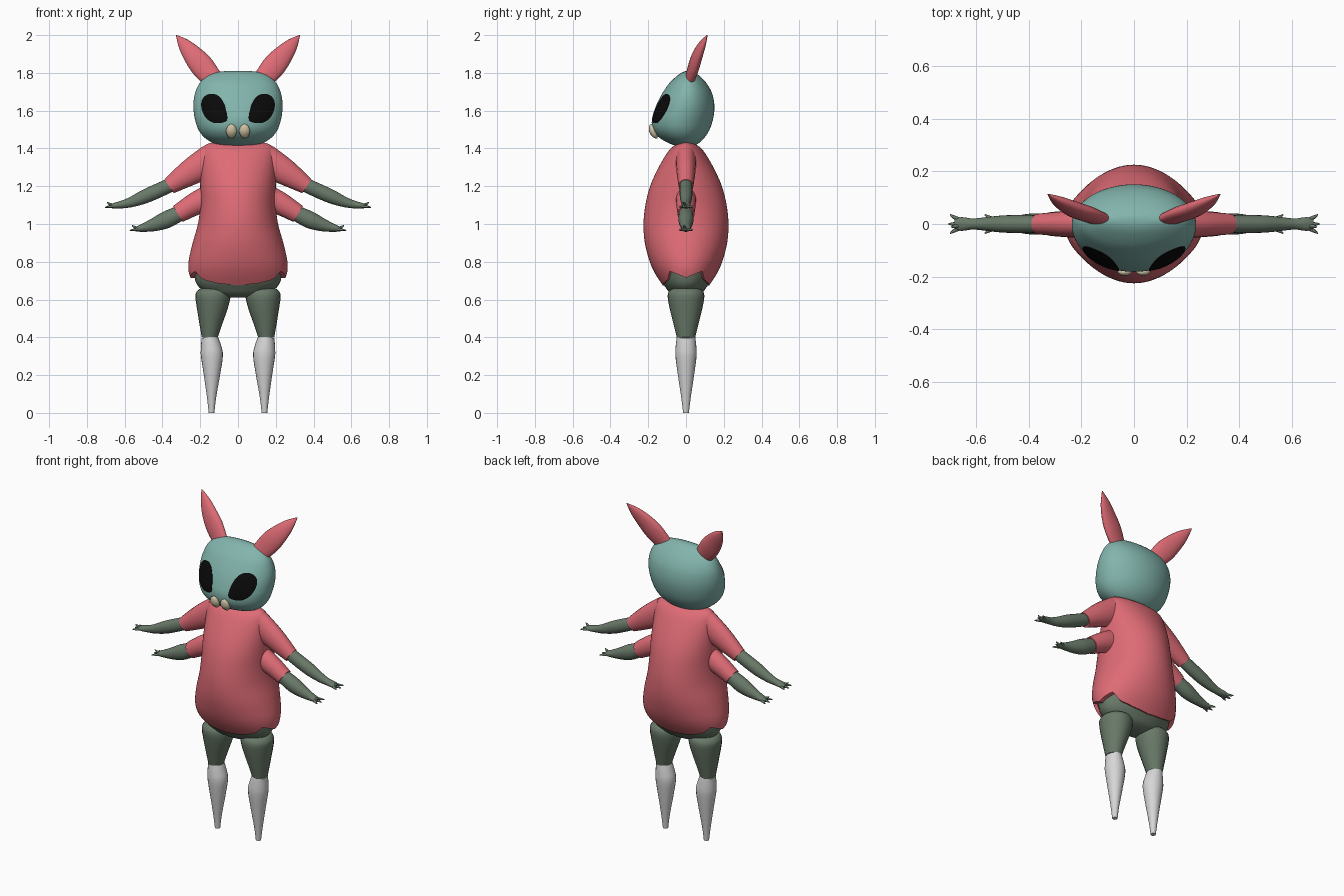
import bpy, bmesh, math
from mathutils import Vector
from mathutils.bvhtree import BVHTree

if "Cube" in bpy.data.objects:
    bpy.data.objects.remove(bpy.data.objects["Cube"])


def material(name, rgb):
    m = bpy.data.materials.new(name)
    m.diffuse_color = (*rgb, 1)
    m.use_nodes = True
    m.node_tree.nodes["Principled BSDF"].inputs["Base Color"].default_value = m.diffuse_color
    return m


PINK = material("coral pink", (0.73, 0.147, 0.178))
TEAL = material("pale teal", (0.223, 0.456, 0.413))
GREEN = material("grey green", (0.14, 0.19, 0.14))
WHITE = material("off white", (0.68, 0.68, 0.68))
BLACK = material("black", (0.003, 0.003, 0.003))
IVORY = material("ivory", (0.62, 0.56, 0.38))


def smooth(rows, n=4):
    """Catmull-Rom interpolation through rows of numbers."""
    out = []
    for i in range(len(rows) - 1):
        p0, p1 = rows[max(i - 1, 0)], rows[i]
        p2, p3 = rows[i + 1], rows[min(i + 2, len(rows) - 1)]
        for k in range(n):
            t = k / n
            out.append([0.5 * (2 * b + (c - a) * t + (2 * a - 5 * b + 4 * c - d) * t * t
                               + (3 * b - a - 3 * c + d) * t ** 3)
                        for a, b, c, d in zip(p0, p1, p2, p3)])
    return out + [list(rows[-1])]


def lookup(table, x):
    """Linear lookup in rows sorted by rising first column."""
    for a, b in zip(table, table[1:]):
        if x <= b[0]:
            t = max(0, (x - a[0]) / (b[0] - a[0]))
            return [u + (v - u) * t for u, v in zip(a, b)]
    return table[-1]


def loft(name, rings, mat, caps=True, mirror=False):
    bm = bmesh.new()
    vs = [[bm.verts.new(p) for p in r] for r in rings]
    n = len(rings[0])
    for a, b in zip(vs, vs[1:]):
        for i in range(n):
            bm.faces.new((a[i], a[(i + 1) % n], b[(i + 1) % n], b[i]))
    if caps:
        bm.faces.new(vs[0])
        bm.faces.new(vs[-1])
    bmesh.ops.recalc_face_normals(bm, faces=bm.faces)
    me = bpy.data.meshes.new(name)
    bm.to_mesh(me)
    bm.free()
    me.materials.append(mat)
    ob = bpy.data.objects.new(name, me)
    bpy.context.collection.objects.link(ob)
    if mirror:
        ob.modifiers.new("Mirror", "MIRROR").use_mirror_merge = False
    return ob


def tube(name, pts, mat, seg=20, n=4):
    """Mirrored tube; each point is x, y, z, in-plane radius, depth radius."""
    rows = smooth(pts, n)
    rings = []
    for i, r in enumerate(rows):
        t = (Vector(rows[min(i + 1, len(rows) - 1)][:3]) - Vector(rows[max(i - 1, 0)][:3])).normalized()
        a = t.cross(Vector((0, 1, 0))).normalized()
        b = a.cross(t)
        rings.append([Vector(r[:3]) + a * r[3] * math.cos(u) + b * r[4] * math.sin(u)
                      for u in (2 * math.pi * k / seg for k in range(seg))])
    return loft(name, rings, mat, mirror=True)


def angles(n):
    return [2 * math.pi * k / n for k in range(n)]


# Shirt: oval hull whose hem rises into notches at the sides
body = sorted(smooth([(0.67, .235, .12), (0.70, .245, .14), (0.74, .26, .165), (0.8, .262, .192),
                      (0.9, .24, .218), (1.0, .212, .225), (1.1, .2, .215), (1.2, .2, .19),
                      (1.3, .2, .145), (1.39, .192, .09), (1.425, .16, .045), (1.435, .1, .01)]))
hem_curve = [(0, .715), (30, .75), (42, .705), (65, .685), (90, .675)]


def hem(u):
    return lookup(hem_curve, math.degrees(math.asin(min(1, abs(math.sin(u))))))[1]


rings = []
STEPS = 40
for i in range(-1, STEPS + 1):
    t = 1 - (1 - max(i, 0) / STEPS) ** 1.6
    k = 0.9 if i < 0 else 1
    ring = []
    for u in angles(72):
        z = hem(u) + t * (1.435 - hem(u))
        _, w, d = lookup(body, z)
        ring.append((k * w * math.cos(u), k * d * math.sin(u), z))
    rings.append(ring)
loft("shirt", rings, PINK, caps=False)

# Lower body under the shirt
loft("hips", [[(w * math.cos(u), d * math.sin(u), z) for u in angles(48)] for z, w, d in
              smooth([(.78, .235, .16), (.70, .226, .13), (.66, .2, .105), (.63, .15, .08),
                      (.613, .08, .04), (.61, .01, .01)])], GREEN)

# Head: rows of height, half width, front, back
head_rows = smooth([(1.41, .01, -.01, .02), (1.415, .08, -.055, .045), (1.43, .135, -.095, .07),
                    (1.46, .18, -.145, .1), (1.5, .21, -.175, .125), (1.55, .227, -.181, .142),
                    (1.6, .235, -.168, .15), (1.65, .235, -.148, .148), (1.7, .225, -.12, .135),
                    (1.75, .2, -.085, .105), (1.79, .15, -.04, .065), (1.807, .09, -.01, .035),
                    (1.811, .01, .01, .02)])
head = loft("head", [[(w * math.cos(u), (f + b) / 2 + (b - f) / 2 * math.sin(u), z) for u in angles(64)]
                     for z, w, f, b in head_rows], TEAL)

# Eyes: thin plates laid on the face
tree = BVHTree.FromPolygons([v.co for v in head.data.vertices],
                            [p.vertices[:] for p in head.data.polygons])
outline = [(.198, 1.634), (.178, 1.68), (.127, 1.692), (.083, 1.664), (.06, 1.597),
           (.054, 1.544), (.09, 1.534), (.134, 1.534), (.178, 1.567)]
for _ in range(2):
    nxt = outline[1:] + outline[:1]
    outline = [q for a, b in zip(outline, nxt) for q in
               ((.75 * a[0] + .25 * b[0], .75 * a[1] + .25 * b[1]),
                (.25 * a[0] + .75 * b[0], .25 * a[1] + .75 * b[1]))]


def on_face(x, z, lift):
    hit, normal, _, _ = tree.ray_cast(Vector((x, -1, z)), Vector((0, 1, 0)))
    return hit + normal * lift if normal.y < 0 else hit - normal * lift


rings = []
for s, lift in [(1, -.003), (1, .003), (.8, .004), (.6, .004), (.4, .004), (.2, .004), (.03, .004)]:
    rings.append([on_face(.128 + (x - .128) * s, 1.613 + (z - 1.613) * s, lift) for x, z in outline])
loft("eye", rings, BLACK, mirror=True)

# Two front teeth
tube("tooth", [(.035, -.183, 1.53, .003, .002), (.035, -.183, 1.518, .02, .013),
               (.035, -.176, 1.492, .029, .019), (.035, -.163, 1.467, .021, .014),
               (.035, -.152, 1.454, .003, .002)], IVORY)

# Ears
tube("ear", [(.12, .015, 1.75, .05, .024), (.185, .04, 1.83, .062, .029), (.235, .06, 1.89, .054, .027),
             (.285, .087, 1.95, .034, .018), (.327, .113, 2.0, .002, .002)], PINK)

# Upper and lower arms
tube("upper_sleeve", [(.14, 0, 1.34, .085, .055), (.25, 0, 1.275, .07, .05),
                      (.365, 0, 1.2, .044, .039)], PINK)
tube("upper_forearm", [(.33, 0, 1.22, .036, .032), (.4, 0, 1.187, .038, .034), (.49, 0, 1.147, .037, .033),
                       (.56, 0, 1.118, .028, .026), (.61, 0, 1.104, .021, .021),
                       (.655, 0, 1.097, .015, .026), (.68, 0, 1.094, .009, .018)], GREEN)
tube("lower_sleeve", [(.15, 0, 1.14, .07, .055), (.23, 0, 1.105, .06, .052),
                      (.318, 0, 1.053, .049, .045)], PINK)
tube("lower_forearm", [(.29, 0, 1.067, .04, .037), (.33, 0, 1.046, .043, .039), (.385, 0, 1.02, .045, .04),
                       (.44, 0, .998, .036, .033), (.49, 0, .983, .025, .026),
                       (.53, 0, .974, .015, .024), (.55, 0, .971, .008, .015)], GREEN)

# Fingers, three to a hand and a thumb
for label, x, z in (("upper", .665, 1.094), ("lower", .533, .972)):
    for i, (y, dx, dz) in enumerate([(-.036, .033, -.004), (0, .04, -.006), (.036, .033, -.004),
                                     (-.012, .028, .022)]):
        tube(f"{label}_finger_{i + 1}", [(x - .02, y * .3, z, .008, .008),
                                         (x + dx * .5, y * .7, z + dz * .5, .007, .007),
                                         (x + dx, y, z + dz, .002, .002)], GREEN, 8, 2)

# Legs
tube("thigh", [(.133, 0, .662, .05, .05), (.133, 0, .65, .08, .085), (.133, 0, .62, .093, .097),
               (.137, 0, .56, .083, .088), (.145, 0, .47, .06, .066), (.15, 0, .398, .042, .048)], GREEN)
tube("shin", [(.15, 0, .402, .043, .049), (.143, 0, .35, .054, .055), (.138, 0, .3, .058, .056),
              (.138, 0, .2, .043, .043), (.14, 0, .08, .024, .025), (.14, 0, 0, .015, .015)], WHITE)

bpy.ops.object.select_all(action="SELECT")
bpy.context.view_layer.objects.active = head
bpy.ops.object.shade_smooth_by_angle(angle=math.radians(45))
